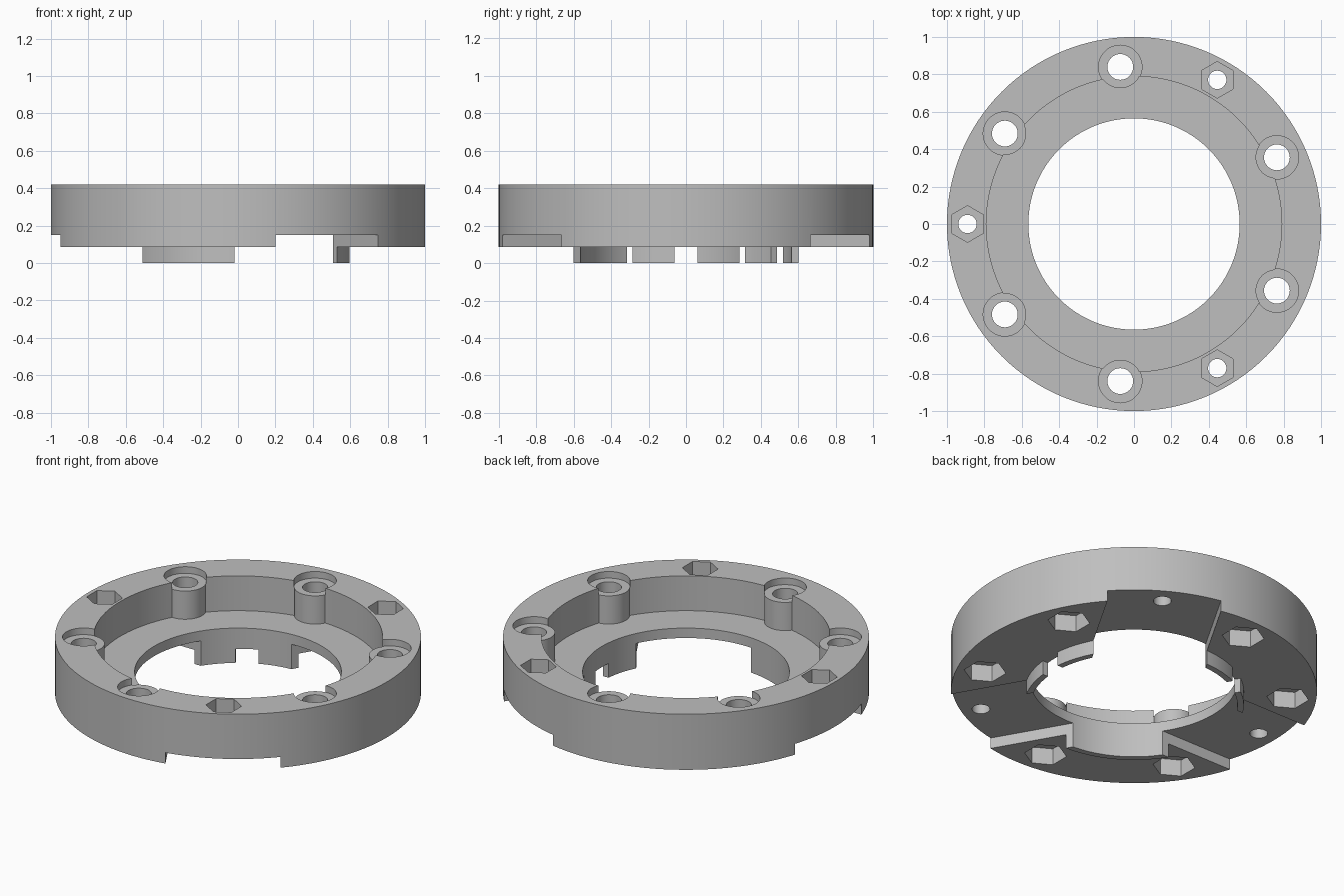
import bpy
import bmesh
from math import radians, cos, sin, pi
from mathutils import Matrix

if "Cube" in bpy.data.objects:
    bpy.data.objects.remove(bpy.data.objects["Cube"], do_unlink=True)

TOP, BASE, FLOOR = 0.42, 0.085, 0.21
BORE, BOLT_RADIUS, NUT_RADIUS = 0.565, 0.843, 0.89
BOLT_ANGLES = [c + s for c in (0, 120, 240) for s in (-25, 25)]
NOTCH_ANGLES = [60, 180, 300]

gray = bpy.data.materials.new("plain_gray")
gray.use_nodes = True
color = (0.52, 0.52, 0.52, 1)
gray.diffuse_color = color
gray.node_tree.nodes["Principled BSDF"].inputs["Base Color"].default_value = color


def make_object(name, bm):
    bmesh.ops.recalc_face_normals(bm, faces=bm.faces)
    mesh = bpy.data.meshes.new(name)
    bm.to_mesh(mesh)
    bm.free()
    obj = bpy.data.objects.new(name, mesh)
    bpy.context.collection.objects.link(obj)
    mesh.materials.append(gray)
    return obj


def lathe(name, profile, steps):
    """Closed profile of (radius, height) swept about z."""
    bm = bmesh.new()
    loops = []
    for i in range(steps):
        a = 2 * pi * i / steps
        loops.append([bm.verts.new((r * cos(a), r * sin(a), z)) for r, z in profile])
    n = len(profile)
    for i in range(steps):
        here, there = loops[i], loops[(i + 1) % steps]
        for j in range(n):
            k = (j + 1) % n
            bm.faces.new((here[j], there[j], there[k], here[k]))
    return make_object(name, bm)


def prisms(name, angles, distance, radius, z0, z1, sides):
    """Upright prisms at polar positions, with corners pointing along y."""
    bm = bmesh.new()
    for angle in angles:
        a = radians(angle)
        place = Matrix.Translation((distance * cos(a), distance * sin(a), (z0 + z1) / 2))
        bmesh.ops.create_cone(bm, cap_ends=True, segments=sides, radius1=radius,
                              radius2=radius, depth=z1 - z0, matrix=place)
    return make_object(name, bm)


def radial_boxes(name, angles, r0, r1, half_width, z0, z1):
    bm = bmesh.new()
    for angle in angles:
        place = (Matrix.Rotation(radians(angle), 4, "Z")
                 @ Matrix.Translation(((r0 + r1) / 2, 0, (z0 + z1) / 2))
                 @ Matrix.Diagonal((r1 - r0, 2 * half_width, z1 - z0, 1)))
        bmesh.ops.create_cube(bm, size=1, matrix=place)
    return make_object(name, bm)


# Ring body with recessed floor and locating lip underneath
ring = lathe("mounting_ring", [(BORE, 0), (0.6, 0), (0.6, BASE), (1, BASE),
                               (1, TOP), (0.79, TOP), (0.79, FLOOR), (BORE, FLOOR)], 128)

operations = [
    # Screw bosses and their counterbores and through holes
    ("UNION", prisms("bosses", BOLT_ANGLES, BOLT_RADIUS, 0.114, 0.2, 0.4, 48)),
    ("DIFFERENCE", prisms("counterbores", BOLT_ANGLES, BOLT_RADIUS, 0.116, 0.38, 0.6, 48)),
    ("DIFFERENCE", prisms("bolt_holes", BOLT_ANGLES, BOLT_RADIUS, 0.069, -0.1, 0.6, 32)),
    # Hexagonal pockets under the bosses
    ("DIFFERENCE", prisms("lower_pockets", BOLT_ANGLES, BOLT_RADIUS, 0.116, -0.1, 0.185, 6)),
    # Notches across the underside and gaps in the lip
    ("DIFFERENCE", radial_boxes("notches", NOTCH_ANGLES, 0.35, 1.2, 0.315, -0.1, 0.15)),
    ("DIFFERENCE", radial_boxes("lip_gaps", [0, 120], 0.45, 0.7, 0.0625, -0.1, BASE)),
    # Nut pockets in the top rim with small holes
    ("DIFFERENCE", prisms("nut_pockets", NOTCH_ANGLES, NUT_RADIUS, 0.098, 0.3, 0.6, 6)),
    ("DIFFERENCE", prisms("nut_holes", NOTCH_ANGLES, NUT_RADIUS, 0.049, -0.1, 0.6, 32)),
]
for kind, tool in operations:
    mod = ring.modifiers.new(tool.name, "BOOLEAN")
    mod.operation = kind
    mod.solver = "EXACT"
    mod.object = tool
    tool.hide_render = True

# Bake the cuts and discard the tools
graph = bpy.context.evaluated_depsgraph_get()
baked = bpy.data.meshes.new_from_object(ring.evaluated_get(graph))
ring.modifiers.clear()
ring.data = baked
baked.materials.clear()
baked.materials.append(gray)
for polygon in baked.polygons:
    polygon.material_index = 0
for kind, tool in operations:
    bpy.data.objects.remove(tool, do_unlink=True)

bpy.ops.object.select_all(action="DESELECT")
ring.select_set(True)
bpy.context.view_layer.objects.active = ring
bpy.ops.object.shade_smooth_by_angle(angle=radians(30))
